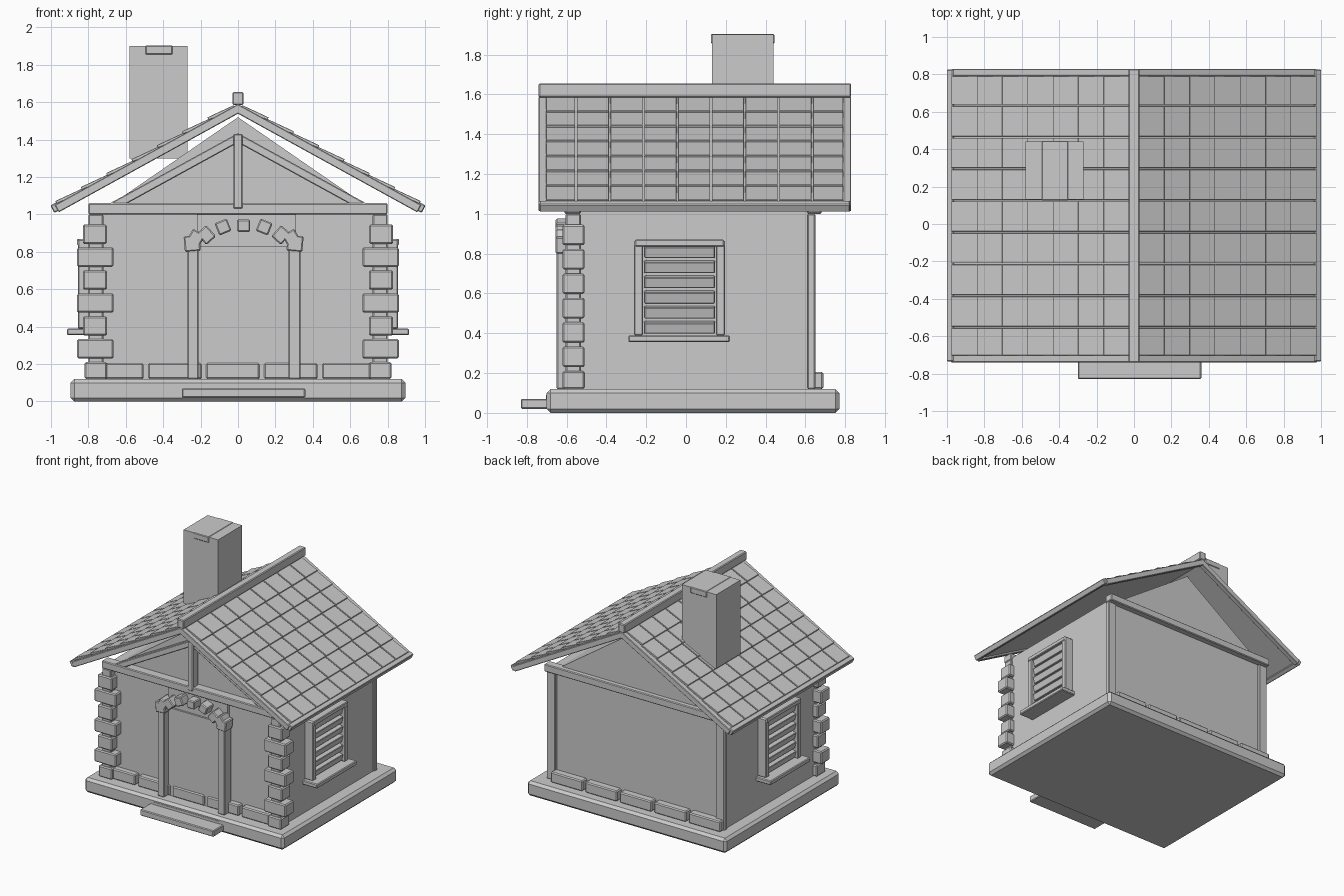
import bpy, bmesh
from math import radians, atan2, cos, sin, hypot
from mathutils import Matrix, Vector

if "Cube" in bpy.data.objects:
    bpy.data.objects.remove(bpy.data.objects["Cube"])


def finish(name, bm, bevel=0.0):
    bmesh.ops.recalc_face_normals(bm, faces=bm.faces)
    me = bpy.data.meshes.new(name)
    bm.to_mesh(me)
    bm.free()
    ob = bpy.data.objects.new(name, me)
    bpy.context.collection.objects.link(ob)
    if bevel:
        m = ob.modifiers.new("bevel", 'BEVEL')
        m.width = bevel
        m.segments = 1
    return ob


def add(bm, x, y, z, rot=0.0):
    """Box from ranges, turned about its centre around y."""
    c = [(r[0] + r[1]) / 2 for r in (x, y, z)]
    s = [r[1] - r[0] for r in (x, y, z)]
    mat = Matrix.Translation(c) @ Matrix.Rotation(rot, 4, 'Y') @ Matrix.Diagonal((*s, 1))
    bmesh.ops.create_cube(bm, size=1, matrix=mat)


def box(name, x, y, z, bevel=0.006, rot=0.0):
    bm = bmesh.new()
    add(bm, x, y, z, rot)
    return finish(name, bm, bevel)


def add_beam(bm, p, q, y, h):
    """Sloped box whose top edge runs p to q in the xz plane, h thick."""
    dx, dz = q[0] - p[0], q[1] - p[1]
    L, a = hypot(dx, dz), atan2(dz, dx)
    n = Vector((-dz, dx)).normalized()
    if n.y < 0:
        n = -n
    cx, cz = (Vector(p) + Vector(q)) / 2 - n * h / 2
    add(bm, (cx - L / 2, cx + L / 2), y, (cz - h / 2, cz + h / 2), -a)


# base slab and entrance steps
box("foundation", (-.895, .895), (-.70, .77), (0, .12), .02)
box("lower_step", (-.30, .36), (-.83, -.64), (.02, .07))
box("upper_step", (-.27, .33), (-.703, -.60), (.07, .09), 0)

# walls, corner posts, top beams
box("walls", (-.785, .785), (-.55, .63), (.11, 1.02), 0)
for s in (-1, 1):
    for y in ((-.605, -.53), (.61, .65)):
        box("corner_post", sorted((s * .72, s * .80)), y, (.12, 1.0))
for y in ((-.61, -.53), (.61, .68)):
    box("wall_beam", (-.80, .80), y, (1.0, 1.06))

# gable filling
bm = bmesh.new()
f = bm.faces.new([bm.verts.new((x, -.53, z)) for x, z in ((-.74, 1.01), (.74, 1.01), (0, 1.52))])
r = bmesh.ops.extrude_face_region(bm, geom=[f])
bmesh.ops.translate(bm, vec=(0, 1.17, 0), verts=[v for v in r['geom'] if isinstance(v, bmesh.types.BMVert)])
finish("gable", bm)

# front truss
bm = bmesh.new()
for s in (-1, 1):
    add_beam(bm, (s * .73, 1.035), (0, 1.435), (-.60, -.54), .045)
finish("truss_rafters", bm, .005)
box("king_post", (-.025, .025), (-.615, -.54), (1.03, 1.43))

# quoins on the front corners, alternating long and short
bm = bmesh.new()
for s in (-1, 1):
    for i in range(6):
        z = .23 + i * .1225
        a, b = ((.665, .86), (.70, .83))[i % 2]
        add(bm, sorted((s * a, s * b)), (-.62, -.51), (z, z + .103))
    add(bm, sorted((s * .70, s * .82)), (-.62, -.51), (.12, .21))
finish("quoins", bm, .008)

# low plinth stones front and back
bm = bmesh.new()
for i in range(5):
    x = -.79 + i * .31
    for y in ((-.60, -.53), (.60, .69)):
        add(bm, (x, x + .285), y, (.12, .205))
finish("plinth_stones", bm, .008)

# doorway: surround, door, jambs and stone arch, centred on x = 0.03
box("door_surround", (-.22, .31), (-.575, -.53), (.12, 1.0), 0)
box("door", (-.22, .28), (-.59, -.55), (.12, .83), 0)
for x in ((-.27, -.21), (.27, .335)):
    box("door_jamb", x, (-.65, -.56), (.12, .83))
bm = bmesh.new()
for dx, z, a, w, h in ((0, .94, 0, .07, .065), (.11, .933, 22, .07, .07),
                       (.20, .89, 42, .07, .08), (.275, .845, 5, .085, .085),
                       (.255, .875, 60, .07, .075)):
    for s in ((-1, 1) if dx else (1,)):
        c = .03 + s * dx
        add(bm, (c - w / 2, c + w / 2), (-.655, -.56), (z - h / 2, z + h / 2), s * radians(a))
finish("arch_stones", bm, .007)

# shuttered windows on both sides
for s in (-1, 1):
    def X(a, b):
        return sorted((s * a, s * b))
    bm = bmesh.new()
    add(bm, X(.77, .855), (-.26, -.215), (.39, .865))
    add(bm, X(.77, .855), (.15, .195), (.39, .865))
    add(bm, X(.77, .86), (-.255, .19), (.835, .87))
    finish("window_frame", bm, .005)
    box("window_sill", X(.77, .915), (-.29, .22), (.355, .39))
    box("window_back", X(.77, .80), (-.22, .16), (.385, .84), 0)
    bm = bmesh.new()
    for i in range(6):
        z = .43 + i * .076
        add(bm, X(.795, .84), (-.21, .145), (z - .028, z + .028), s * radians(14))
    finish("window_slats", bm, .004)

# roof: deck, barge boards, eave boards, tiles, ridge beam
slope = .55
ang = atan2(slope, 1)


def roof_pt(s, x, up=0.0):
    return (s * x, 1.585 - slope * x + up)


for s in (-1, 1):
    bm = bmesh.new()
    add_beam(bm, roof_pt(s, 0), roof_pt(s, .97), (-.72, .81), .025)
    finish("roof_deck", bm)
    bm = bmesh.new()
    for y in ((-.74, -.70), (.79, .83)):
        add_beam(bm, roof_pt(s, 0, .005), roof_pt(s, .98, .005), y, .045)
    finish("barge_boards", bm, .004)
    box("eave_board", sorted((s * .955, s * .995)), (-.735, .825), (1.015, 1.06), .005, s * ang)
    bm = bmesh.new()
    step, wid = .1355, .1695
    for r in range(7):
        x0 = .022 + r * step
        for c in range(9):
            y0 = max(-.703, -.718 + c * wid)
            y1 = min(.79, -.718 + (c + 1) * wid - .008)
            add_beam(bm, roof_pt(s, x0, .012), roof_pt(s, x0 + step + .006, .024), (y0, y1), .016)
    finish("roof_tiles", bm, .002)
box("ridge_beam", (-.029, .029), (-.74, .83), (1.585, 1.655))

# chimney with inset cap
box("chimney", (-.58, -.27), (.13, .44), (1.30, 1.90), 0)
box("chimney_cap", (-.495, -.35), (.125, .445), (1.855, 1.903), .005)
